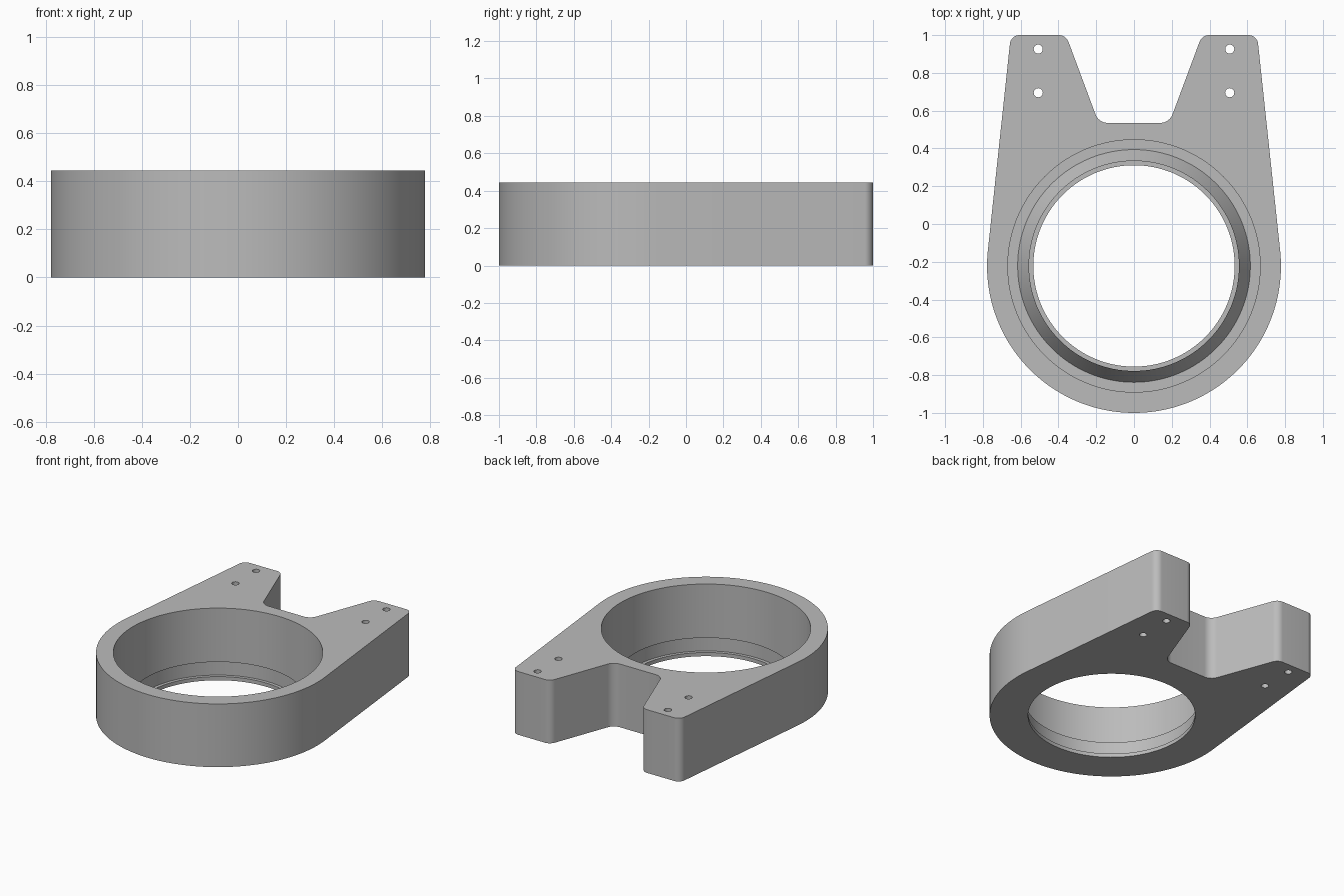
import bpy, bmesh, math
from mathutils import Vector

if "Cube" in bpy.data.objects:
    bpy.data.objects.remove(bpy.data.objects["Cube"])

H = 0.445                      # body height
C = Vector((0, -0.222))        # ring centre
R = 0.778                      # outer radius

grey = bpy.data.materials.new("plain grey")
grey.diffuse_color = (0.5, 0.5, 0.5, 1)
grey.use_nodes = True
grey.node_tree.nodes["Principled BSDF"].inputs["Base Color"].default_value = grey.diffuse_color


def fillet(prev, corner, nxt, r, steps=8):
    """Points of an arc rounding one outline corner."""
    a, b = (prev - corner).normalized(), (nxt - corner).normalized()
    half = a.angle(b) / 2
    centre = corner + (a + b).normalized() * (r / math.sin(half))
    start = corner + a * (r / math.tan(half)) - centre
    end = corner + b * (r / math.tan(half)) - centre
    return [centre + start.lerp(end, i / steps).normalized() * r for i in range(steps + 1)]


def make_object(name, bm):
    bmesh.ops.recalc_face_normals(bm, faces=bm.faces)
    me = bpy.data.meshes.new(name)
    bm.to_mesh(me)
    bm.free()
    me.materials.append(grey)
    ob = bpy.data.objects.new(name, me)
    bpy.context.collection.objects.link(ob)
    return ob


def lathe(name, profile, centre, seg):
    """Closed solid of revolution; the profile runs from axis to axis."""
    bm = bmesh.new()
    rings = []
    for r, z in profile:
        count = seg if r > 0 else 1
        rings.append([bm.verts.new((centre[0] + r * math.cos(math.tau * i / seg),
                                    centre[1] + r * math.sin(math.tau * i / seg), z))
                      for i in range(count)])
    for lo, hi in zip(rings, rings[1:]):
        for i in range(seg):
            j = (i + 1) % seg
            quad = [lo[i % len(lo)], lo[j % len(lo)], hi[j % len(hi)], hi[i % len(hi)]]
            bm.faces.new(list(dict.fromkeys(quad)))
    return make_object(name, bm)


# Right half of the outline: ring arc, tangent side, arm, notch
tip = Vector((0.652, 1.0))
d = tip - C
tangent = math.atan2(d.y, d.x) - math.acos(R / d.length)
n = 56
half = []
for i in range(n + 1):
    a = -math.pi / 2 + (tangent + math.pi / 2) * i / n
    half.append(C + R * Vector((math.cos(a), math.sin(a))))
inner, notch = Vector((0.36, 1.0)), Vector((0.187, 0.535))
half += fillet(half[-1], tip, inner, 0.05)
half += fillet(tip, inner, notch, 0.055)
half += fillet(inner, notch, Vector((0, 0.535)), 0.07)
outline = half + [Vector((-p.x, p.y)) for p in reversed(half[1:])]

# Body: the outline as two caps joined by side walls
bm = bmesh.new()
bottom = [bm.verts.new((p.x, p.y, 0)) for p in outline]
top = [bm.verts.new((p.x, p.y, H)) for p in outline]
bm.faces.new(bottom[::-1])
bm.faces.new(top)
for i in range(len(outline)):
    j = (i + 1) % len(outline)
    bm.faces.new((bottom[i], bottom[j], top[j], top[i]))
body = make_object("ring_bracket", bm)

# Bore with a flat groove, a sloped ridge and a thin bottom lip
floor = 0.026
cutters = [lathe("bore_cutter", [(0, H + 0.1), (0.668, H + 0.1), (0.668, floor),
                                 (0.616, floor), (0.556, 0.122), (0.556, floor),
                                 (0.533, floor), (0.533, -0.1), (0, -0.1)], C, 128)]
# Screw holes, two in each arm
for x in (-0.507, 0.507):
    for y in (0.926, 0.695):
        cutters.append(lathe("screw_hole_cutter", [(0, H + 0.1), (0.024, H + 0.1),
                                                   (0.024, -0.1), (0, -0.1)], (x, y), 24))

for c in cutters:
    m = body.modifiers.new("cut", "BOOLEAN")
    m.operation, m.solver, m.object = "DIFFERENCE", "EXACT", c

# Apply the cuts and drop the cutters
bpy.context.view_layer.update()
dg = bpy.context.evaluated_depsgraph_get()
cut_mesh = bpy.data.meshes.new_from_object(body.evaluated_get(dg))
body.modifiers.clear()
body.data = cut_mesh
for c in cutters:
    bpy.data.objects.remove(c)

bpy.context.view_layer.objects.active = body
body.select_set(True)
bpy.ops.object.shade_smooth_by_angle(angle=math.radians(30))
